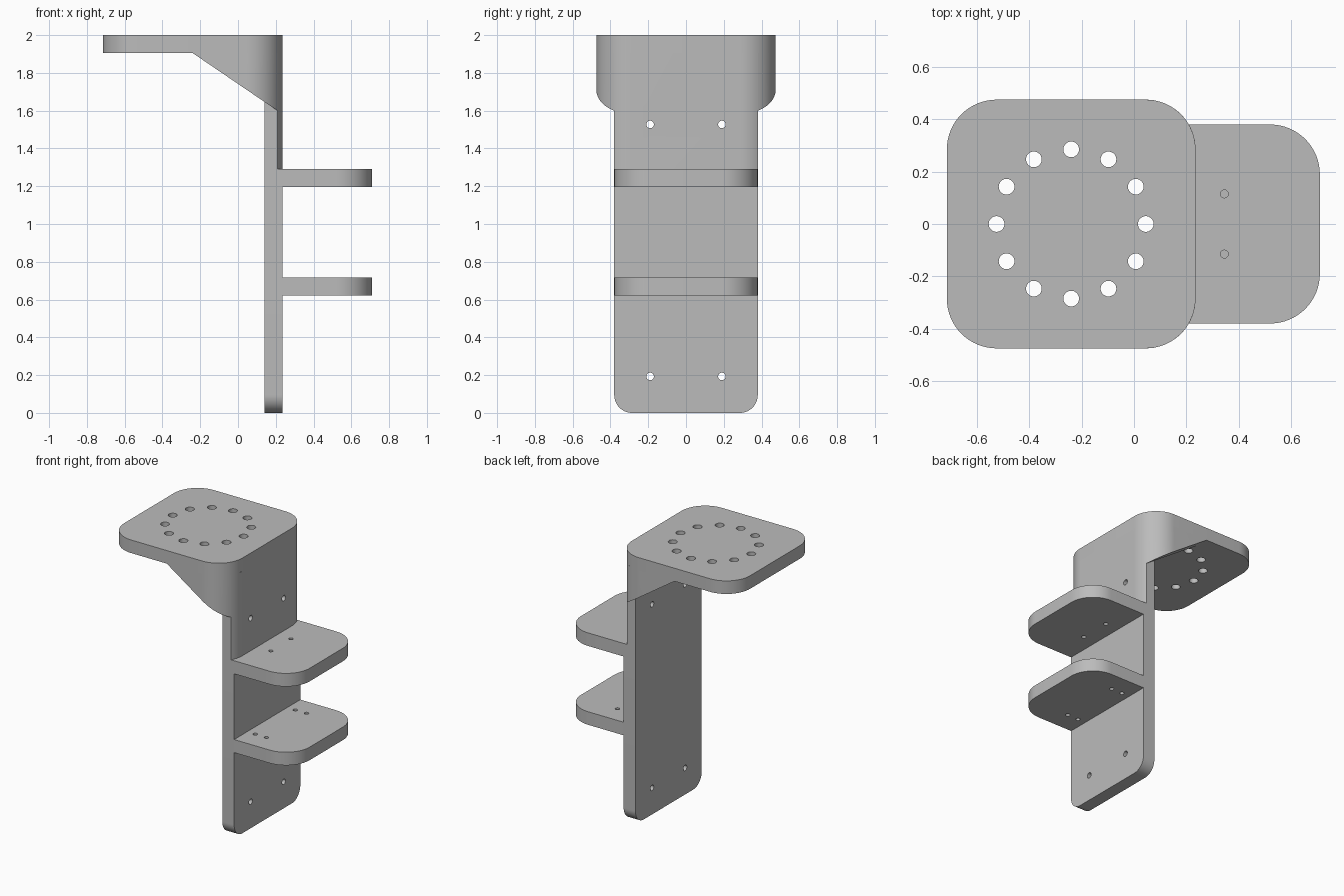
import bpy
import bmesh
from math import cos, sin, pi, radians
from mathutils import Matrix, Vector

cube = bpy.data.objects.get("Cube")
if cube:
    bpy.data.objects.remove(cube, do_unlink=True)

# Main dimensions
THICK = 0.095
RADIUS = 0.19
HALF = 0.38                      # half width of back plate and shelves
WIDE = HALF + THICK              # half width of the top plate
FRONT_X, BACK_X = 0.235, 0.14    # the two faces of the back plate
LEFT_X, SHELF_X = -0.715, 0.71
UNDER = 2 - THICK                # underside of the top plate
MID_X = (LEFT_X + FRONT_X) / 2
SHELF_TOPS = (1.29, 0.717)

grey = bpy.data.materials.new("plain_grey")
grey.use_nodes = True
grey.diffuse_color = (0.5, 0.5, 0.5, 1)
grey.node_tree.nodes["Principled BSDF"].inputs["Base Color"].default_value = (0.5, 0.5, 0.5, 1)


def arc(cx, cy, start, end, r=RADIUS, steps=16):
    """Points on an arc, angles in degrees."""
    angles = [radians(start + (end - start) * i / steps) for i in range(steps + 1)]
    return [(cx + r * cos(a), cy + r * sin(a)) for a in angles]


def add_object(name, bm):
    bmesh.ops.remove_doubles(bm, verts=bm.verts, dist=1e-5)
    bmesh.ops.recalc_face_normals(bm, faces=bm.faces)
    mesh = bpy.data.meshes.new(name)
    bm.to_mesh(mesh)
    bm.free()
    mesh.materials.append(grey)
    obj = bpy.data.objects.new(name, mesh)
    bpy.context.collection.objects.link(obj)
    return obj


def prism(name, outline, low, high, place=lambda u, v, w: (u, v, w)):
    """Extrude an outline; low may be a function of the first coordinate."""
    bm = bmesh.new()
    bottom = [bm.verts.new(place(u, v, low(u) if callable(low) else low)) for u, v in outline]
    top = [bm.verts.new(place(u, v, high)) for u, v in outline]
    bm.faces.new(bottom)
    bm.faces.new(top)
    for i in range(len(outline)):
        j = (i + 1) % len(outline)
        bm.faces.new((bottom[i], bottom[j], top[j], top[i]))
    return add_object(name, bm)


def drill(obj, centres, radius, axis="Z"):
    """Cut round holes through a part."""
    bm = bmesh.new()
    turn = Matrix.Rotation(pi / 2, 4, "Y") if axis == "X" else Matrix()
    for c in centres:
        bmesh.ops.create_cone(bm, cap_ends=True, segments=32, radius1=radius, radius2=radius,
                              depth=3 * THICK, matrix=Matrix.Translation(Vector(c)) @ turn)
    cutter = add_object("hole_cutter", bm)
    cutter.hide_render = True
    mod = obj.modifiers.new("holes", "BOOLEAN")
    mod.operation = "DIFFERENCE"
    mod.solver = "EXACT"
    mod.object = cutter
    bpy.context.view_layer.update()
    evaluated = obj.evaluated_get(bpy.context.evaluated_depsgraph_get())
    mesh = bpy.data.meshes.new_from_object(evaluated)
    obj.modifiers.clear()
    obj.data = mesh
    bpy.data.objects.remove(cutter, do_unlink=True)


parts = []
corner_x, corner_y = FRONT_X - RADIUS, WIDE - RADIUS

# Top plate with a ring of bolt holes
far_x = LEFT_X + RADIUS
outline = (arc(corner_x, corner_y, 0, 90) + arc(far_x, corner_y, 90, 180)
           + arc(far_x, -corner_y, 180, 270) + arc(corner_x, -corner_y, 270, 360))
top_plate = prism("top_plate", outline, UNDER, 2)
ring = [(MID_X + 0.285 * cos(i * pi / 6), 0.285 * sin(i * pi / 6), UNDER + THICK / 2)
        for i in range(12)]
drill(top_plate, ring, 0.03)
parts.append(top_plate)

# Upper back plate, its edges following the rounded corners of the top plate
outline = ([(BACK_X, -HALF)] + arc(corner_x, -corner_y, -30, 0)
           + arc(corner_x, corner_y, 0, 30) + [(BACK_X, HALF)])
upper_plate = prism("upper_back_plate", outline, SHELF_TOPS[0], UNDER)

# Lower back plate with rounded bottom corners
r = THICK
outline = ([(HALF, SHELF_TOPS[0]), (-HALF, SHELF_TOPS[0])]
           + arc(r - HALF, r, 180, 270, r) + arc(HALF - r, r, 270, 360, r))
lower_plate = prism("lower_back_plate", outline, BACK_X, FRONT_X, lambda u, v, w: (w, u, v))

# Screw holes in the back plate
plate_x = (BACK_X + FRONT_X) / 2
for plate, z in ((upper_plate, 1.527), (lower_plate, 0.193)):
    drill(plate, [(plate_x, y, z) for y in (-0.19, 0.19)], 0.02, "X")
    parts.append(plate)

# Side gussets outside the back plate, sloping up to the top plate
for side, name in ((1, "left_gusset"), (-1, "right_gusset")):
    outline = [(MID_X, HALF)] + arc(corner_x, corner_y, 30, 90) + [(MID_X, WIDE)]
    outline = [(x, side * y) for x, y in outline]
    parts.append(prism(name, outline, lambda x: UNDER - 0.68 * (x - MID_X), UNDER))

# Two shelves with rounded front corners
end_x, end_y = SHELF_X - RADIUS, HALF - RADIUS
outline = ([(FRONT_X, -HALF)] + arc(end_x, -end_y, 270, 360)
           + arc(end_x, end_y, 0, 90) + [(FRONT_X, HALF)])
shelf_holes = ([(0.345, y) for y in (-0.115, 0.115)],
               [(x, y) for x in (0.3, 0.39) for y in (-0.23, 0.23)])
for name, top, holes in zip(("upper_shelf", "lower_shelf"), SHELF_TOPS, shelf_holes):
    shelf = prism(name, outline, top - THICK, top)
    drill(shelf, [(x, y, top - THICK / 2) for x, y in holes], 0.015)
    parts.append(shelf)

# Smooth the rounded walls, keep the edges sharp
bpy.ops.object.select_all(action="DESELECT")
for part in parts:
    part.select_set(True)
bpy.context.view_layer.objects.active = parts[0]
bpy.ops.object.shade_smooth_by_angle(angle=radians(30))
